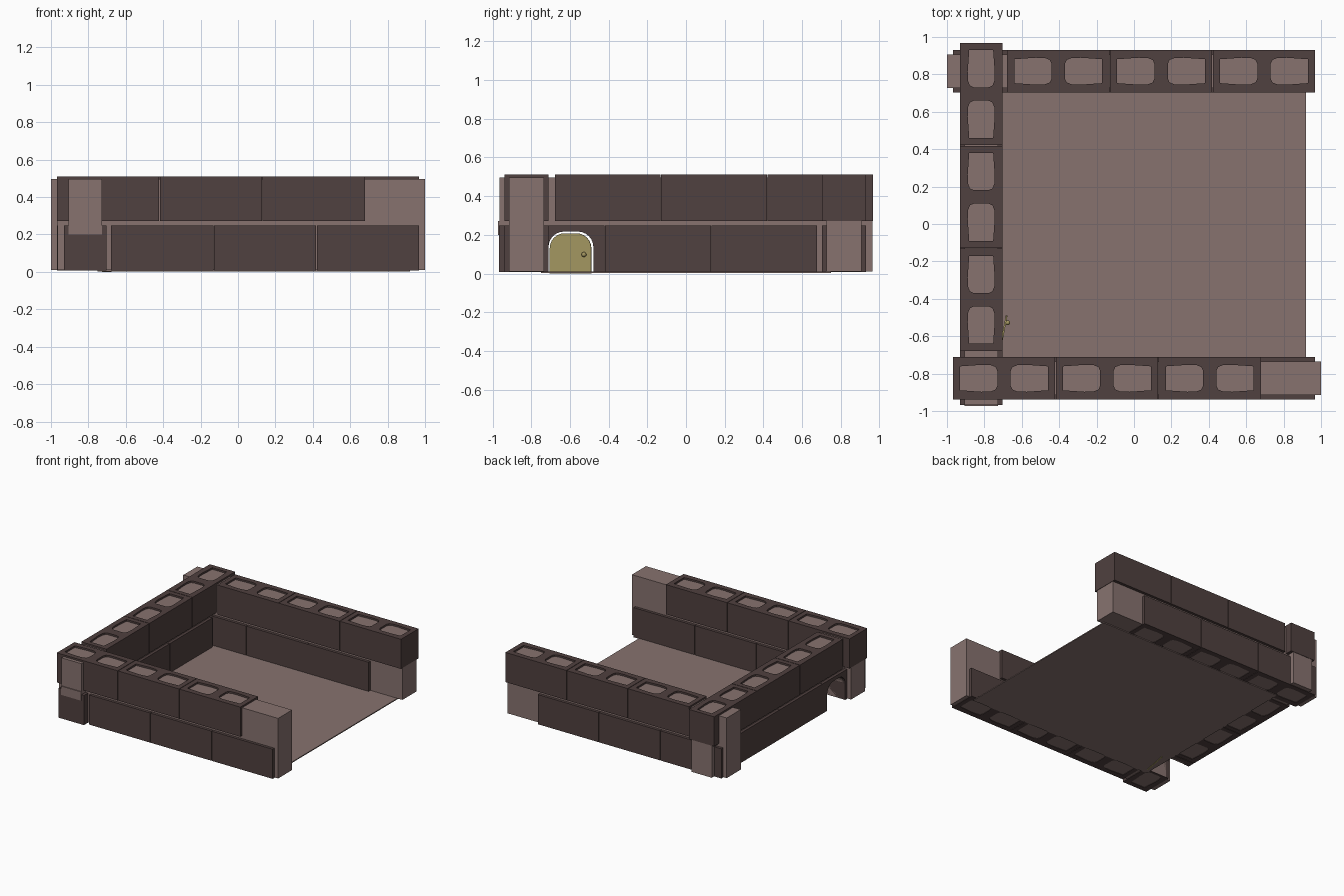
import bpy
import bmesh
import math
from mathutils import Matrix, Vector

if "Cube" in bpy.data.objects:
    bpy.data.objects.remove(bpy.data.objects["Cube"], do_unlink=True)


def material(name, rgb):
    m = bpy.data.materials.new(name)
    m.use_nodes = True
    m.diffuse_color = (*rgb, 1)
    m.node_tree.nodes["Principled BSDF"].inputs["Base Color"].default_value = (*rgb, 1)
    return m


dark = material("dark brown block", (0.08, 0.052, 0.05))
pale = material("dusty mortar", (0.242, 0.171, 0.159))
ochre = material("ochre door", (0.36, 0.30, 0.115))


def add_object(name, mesh, mat):
    if not mesh.materials:
        mesh.materials.append(mat)
    ob = bpy.data.objects.new(name, mesh)
    bpy.context.collection.objects.link(ob)
    return ob


def to_mesh(bm, name):
    bmesh.ops.recalc_face_normals(bm, faces=bm.faces)
    mesh = bpy.data.meshes.new(name)
    bm.to_mesh(mesh)
    bm.free()
    return mesh


def box(name, mat, x, y, z):
    bm = bmesh.new()
    bmesh.ops.create_cube(bm, size=1)
    for v in bm.verts:
        v.co = [lo + (c + 0.5) * (hi - lo) for c, (lo, hi) in zip(v.co, (x, y, z))]
    return add_object(name, to_mesh(bm, name), mat)


def prism(name, loops, depth, axis=Vector((0, 0, 1))):
    """Fill outlines (inner loops become holes) and extrude along axis."""
    bm = bmesh.new()
    for loop in loops:
        vs = [bm.verts.new(p) for p in loop]
        for a, b in zip(vs, vs[1:] + vs[:1]):
            bm.edges.new((a, b))
    bmesh.ops.triangle_fill(bm, use_beauty=True, use_dissolve=False, edges=bm.edges[:])
    new = bmesh.ops.extrude_face_region(bm, geom=bm.faces[:], use_keep_orig=True)["geom"]
    bmesh.ops.translate(bm, vec=axis * depth,
                        verts=[v for v in new if isinstance(v, bmesh.types.BMVert)])
    return to_mesh(bm, name)


# Hollow block: rectangle with two mirrored, tapered holes
LENGTH, HALF_W, HEIGHT, PITCH = 0.546, 0.113, 0.24, 0.55
half_hole = [(0.235, 0.064), (0.12, 0.072), (0.07, 0.07), (0.045, 0.06), (0.036, 0.04)]
hole = half_hole + [(u, -v) for u, v in reversed(half_hole)]
rect = [(sx * LENGTH / 2, sy * HALF_W) for sx, sy in ((-1, -1), (1, -1), (1, 1), (-1, 1))]
flat = [[(u, v, 0) for u, v in loop]
        for loop in (rect, hole, [(-u, v) for u, v in hole])]
block_mesh = prism("hollow_block", flat, HEIGHT)

LOWER, UPPER = 0.007, 0.271


def course(name, start, fixed, z, along_y=False):
    """Lay three blocks end to end from a start coordinate."""
    blocks = []
    for i in range(3):
        c = start + PITCH * (i + 0.5)
        ob = add_object(f"{name}_block_{i + 1}", block_mesh, dark)
        ob.location = (fixed, c, z) if along_y else (c, fixed, z)
        ob.rotation_euler.z = math.pi / 2 if along_y else 0
        blocks.append(ob)
    return blocks


# Three walls, with the joints staggered between courses
FRONT_Y, BACK_Y, SIDE_X = -0.825, 0.817, -0.817
course("front_wall_lower", -0.68, FRONT_Y, LOWER)
course("front_wall_upper", -0.97, FRONT_Y, UPPER)
course("back_wall_lower", -0.97, BACK_Y, LOWER)
course("back_wall_upper", -0.68, BACK_Y, UPPER)
side_lower = course("side_wall_lower", -0.97, SIDE_X, LOWER, True)
course("side_wall_upper", -0.68, SIDE_X, UPPER, True)

# Mortar cores filling the walls
CORE_Z = (0.01, 0.497)
CORE = 0.09
box("front_wall_core", pale, (-0.965, 1.0), (FRONT_Y - CORE, FRONT_Y + CORE), CORE_Z)
box("back_wall_core", pale, (-1.0, 0.965), (BACK_Y - CORE, BACK_Y + CORE), CORE_Z)
side_core = box("side_wall_core", pale, (SIDE_X - CORE, SIDE_X + CORE),
                (-0.965, 0.965), CORE_Z)
box("mortar_smear", pale, (SIDE_X - CORE, SIDE_X + CORE), (-0.972, -0.964), (0.2, 0.271))

# Floor slab
box("floor", pale, (-0.75, 0.92), (-0.75, 0.75), (0.003, 0.011))


def arch(width, bottom, top, corner):
    """Upright outline with rounded upper corners, as (across, up) pairs."""
    pts = [(-width / 2, bottom), (width / 2, bottom)]
    for side, first in ((1, 0), (-1, 90)):
        for k in range(7):
            a = math.radians(first + k * 15)
            pts.append((side * (width / 2 - corner) + corner * math.cos(a),
                        top - corner + corner * math.sin(a)))
    return pts


# Doorway through the side wall
X = Vector((1, 0, 0))
cutter = add_object("doorway_cutter", prism(
    "doorway_cutter", [[(-1.1, u - 0.595, v) for u, v in arch(0.232, -0.05, 0.217, 0.08)]],
    0.5, X), dark)
cutter.hide_render = True
side_lower[0].data = block_mesh.copy()
for ob in (side_lower[0], side_core):
    mod = ob.modifiers.new("doorway", 'BOOLEAN')
    mod.object = cutter
    mod.operation = 'DIFFERENCE'
    mod.solver = 'EXACT'
bpy.context.view_layer.update()
deps = bpy.context.evaluated_depsgraph_get()
for ob in (side_lower[0], side_core):
    cut = bpy.data.meshes.new_from_object(ob.evaluated_get(deps))
    ob.modifiers.clear()
    ob.data = cut
bpy.data.objects.remove(cutter, do_unlink=True)

# Door, left slightly ajar
hinge = Matrix.Translation((-0.727, -0.703, 0)) @ Matrix.Rotation(math.radians(-11), 4, 'Z')
door = add_object("door", prism(
    "door", [[(0, u + 0.109, v) for u, v in arch(0.218, 0.0, 0.208, 0.078)]],
    0.009, X), ochre)
door.matrix_world = hinge

# Door knob
bm = bmesh.new()
bmesh.ops.create_uvsphere(bm, u_segments=12, v_segments=8, radius=0.013)
knob = add_object("door_knob", to_mesh(bm, "door_knob"), ochre)
knob.matrix_world = hinge @ Matrix.Translation((0.018, 0.182, 0.098))
knob.data.shade_smooth()
